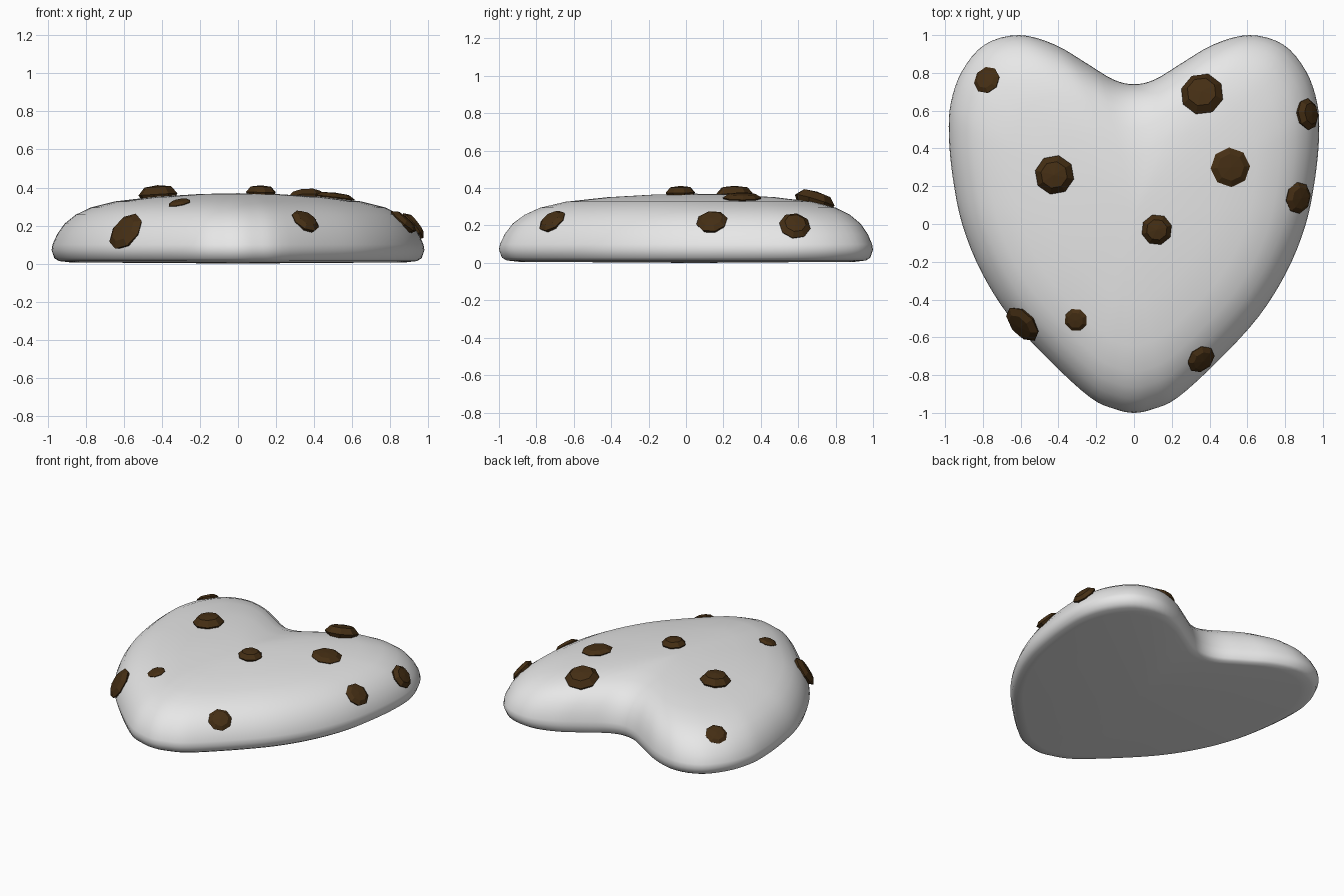
import bpy, bmesh, math
from mathutils import Vector
from mathutils.bvhtree import BVHTree

cube = bpy.data.objects.get("Cube")
if cube:
    bpy.data.objects.remove(cube, do_unlink=True)


def make_material(name, color):
    mat = bpy.data.materials.new(name)
    mat.use_nodes = True
    mat.diffuse_color = color
    bsdf = mat.node_tree.nodes["Principled BSDF"]
    bsdf.inputs["Base Color"].default_value = color
    bsdf.inputs["Roughness"].default_value = 0.8
    return mat


def add_object(name, bm, mat, smooth):
    bmesh.ops.recalc_face_normals(bm, faces=bm.faces)
    for f in bm.faces:
        f.smooth = smooth
    mesh = bpy.data.meshes.new(name)
    bm.to_mesh(mesh)
    mesh.materials.append(mat)
    obj = bpy.data.objects.new(name, mesh)
    bpy.context.collection.objects.link(obj)
    return obj


def closed_spline(points, steps):
    """Smooth closed curve through the points."""
    out, n = [], len(points)
    for i in range(n):
        a, b, c, d = (points[(i + k) % n] for k in (-1, 0, 1, 2))
        for s in range(steps):
            t = s / steps
            out.append(0.5 * (2 * b + (c - a) * t + (2 * a - 5 * b + 4 * c - d) * t ** 2
                              + (3 * b - a - 3 * c + d) * t ** 3))
    return out


def loft(bm, rings, bottom, top):
    """Skin stacked rings and close both ends with fans."""
    loops = [[bm.verts.new(p) for p in ring] for ring in rings]
    n = len(loops[0])
    ends = [(loops[0], bm.verts.new(bottom)), (loops[-1], bm.verts.new(top))]
    for i in range(n):
        j = (i + 1) % n
        for lo, hi in zip(loops, loops[1:]):
            bm.faces.new((lo[i], lo[j], hi[j], hi[i]))
        for loop, tip in ends:
            bm.faces.new((loop[i], loop[j], tip))


cream = make_material("pale dough", (0.8, 0.8, 0.8, 1))
brown = make_material("dark chocolate", (0.06, 0.028, 0.007, 1))

# Heart outline: one half from notch to tip, then mirrored
half = [(0, 0.74), (0.11, 0.765), (0.25, 0.85), (0.42, 0.95), (0.61, 1.0), (0.79, 0.95),
        (0.91, 0.81), (0.97, 0.64), (0.98, 0.47), (0.96, 0.25), (0.91, 0), (0.81, -0.25),
        (0.66, -0.49), (0.45, -0.72), (0.23, -0.92), (0.1, -0.98), (0, -1)]
half = [Vector(p) for p in half]
outline = closed_spline(half + [Vector((-p.x, p.y)) for p in half[-2:0:-1]], 4)

# Domed body: outline scaled by (scale, height)
profile = [(0.9, 0.006), (0.96, 0.013), (0.985, 0.028), (1, 0.07), (0.995, 0.1), (0.97, 0.155),
           (0.93, 0.21), (0.87, 0.257), (0.79, 0.295), (0.66, 0.327), (0.45, 0.351), (0.2, 0.366)]
centre = Vector((0, 0.05))
rings = []
for scale, z in profile:
    rings.append([(centre + (p - centre) * scale).to_3d() + Vector((0, 0, z)) for p in outline])
body = bmesh.new()
loft(body, rings, (0, 0.05, 0), (0, 0.05, 0.37))
add_object("heart_cookie", body, cream, True)
surface = BVHTree.FromBMesh(body)

# Chocolate chips: x, y, z, radius, height above the dough
chips = [(-0.79, 0.77, 0.27, 0.075, 0.025), (0.36, 0.69, 0.34, 0.115, 0.06),
         (0.91, 0.58, 0.19, 0.085, 0.035), (0.51, 0.3, 0.35, 0.105, 0.03),
         (0.86, 0.14, 0.21, 0.085, 0.03), (-0.42, 0.26, 0.35, 0.105, 0.06),
         (0.12, -0.03, 0.36, 0.082, 0.045), (-0.31, -0.51, 0.33, 0.062, 0.02),
         (-0.58, -0.52, 0.16, 0.11, 0.035), (0.34, -0.7, 0.2, 0.08, 0.03)]
for k, (x, y, z, radius, height) in enumerate(chips):
    spot, normal, _, _ = surface.find_nearest(Vector((x, y, z)))
    if normal.z < 0:
        normal.negate()
    turn = normal.to_track_quat("Z", "Y")
    place = lambda r, a, h: spot + turn @ Vector((r * math.cos(a), r * math.sin(a), h))
    angles = [math.tau * (i + 0.35 * k) / 8 for i in range(8)]
    levels = [(0.7, -0.04), (1, 0.2 * height), (0.68, 0.85 * height)]
    bm = bmesh.new()
    loft(bm, [[place(radius * s, a, h) for a in angles] for s, h in levels],
         place(0, 0, -0.05), place(0, 0, height))
    add_object(f"chocolate_chip_{k + 1}", bm, brown, False)
    bm.free()
body.free()
